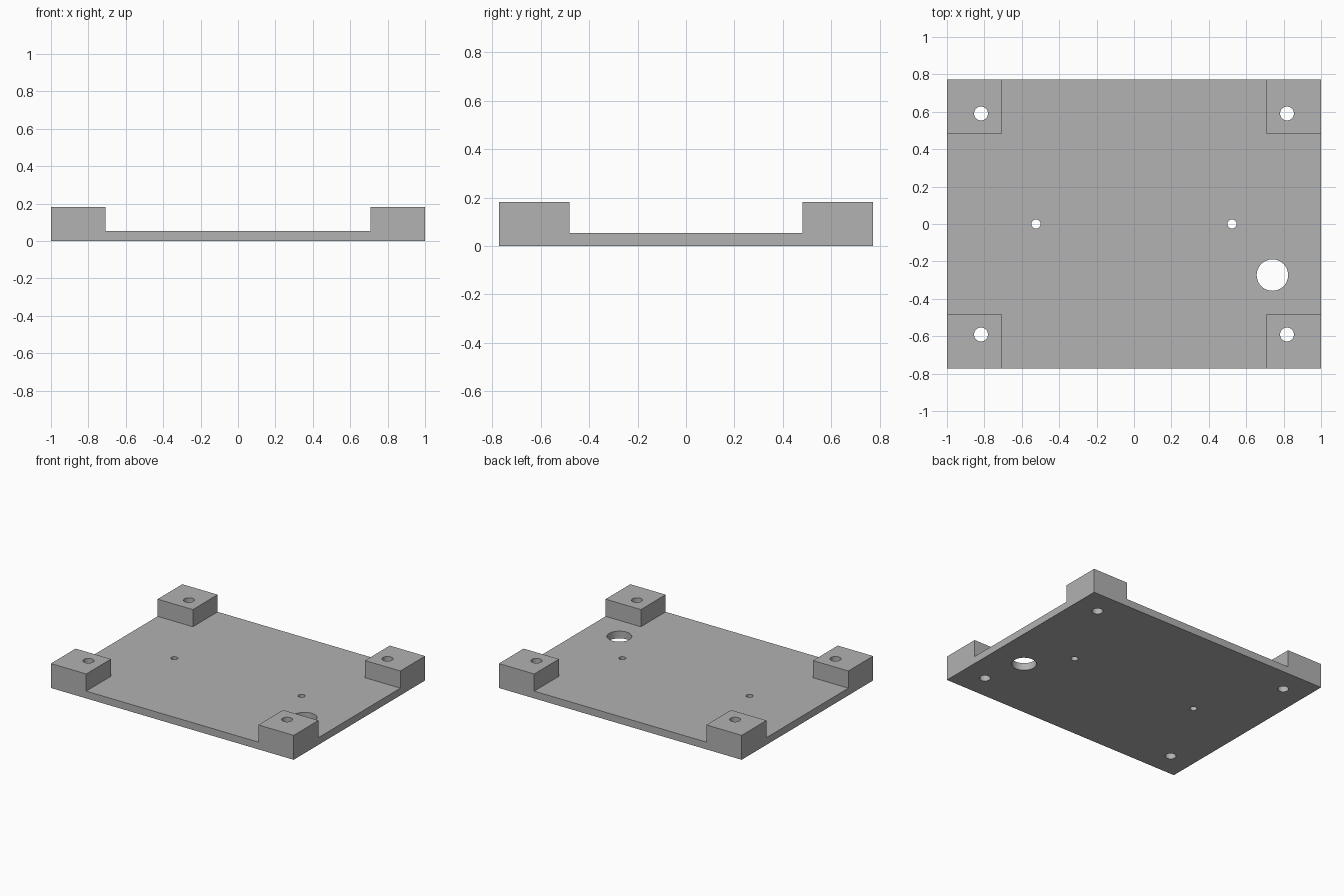
import bpy
import bmesh
import math
from mathutils import Matrix

cube = bpy.data.objects.get("Cube")
if cube:
    bpy.data.objects.remove(cube, do_unlink=True)

HALF_X, HALF_Y = 1.0, 0.773
BLOCK = 0.291
PLATE_H, TOTAL_H = 0.054, 0.182

grey = bpy.data.materials.new("plain_grey")
grey.use_nodes = True
colour = (0.445, 0.445, 0.445, 1)
grey.diffuse_color = colour
grey.node_tree.nodes["Principled BSDF"].inputs["Base Color"].default_value = colour


def make_object(name, bm):
    mesh = bpy.data.meshes.new(name)
    bmesh.ops.recalc_face_normals(bm, faces=bm.faces)
    bm.to_mesh(mesh)
    bm.free()
    mesh.materials.append(grey)
    obj = bpy.data.objects.new(name, mesh)
    bpy.context.collection.objects.link(obj)
    return obj


def raise_faces(bm, faces, height):
    out = bmesh.ops.extrude_face_region(bm, geom=faces)["geom"]
    verts = [g for g in out if isinstance(g, bmesh.types.BMVert)]
    bmesh.ops.translate(bm, verts=verts, vec=(0, 0, height))
    return [g for g in out if isinstance(g, bmesh.types.BMFace)]


# Base plate: a three by three grid with its corner cells raised into blocks
bm = bmesh.new()
xs = (-HALF_X, BLOCK - HALF_X, HALF_X - BLOCK, HALF_X)
ys = (-HALF_Y, BLOCK - HALF_Y, HALF_Y - BLOCK, HALF_Y)
rows = [[bm.verts.new((x, y, 0)) for x in xs] for y in ys]
cells = [bm.faces.new((rows[j][i], rows[j][i + 1], rows[j + 1][i + 1], rows[j + 1][i]))
         for j in range(3) for i in range(3)]
# Keep the flat underside while extruding a copy upwards
top = raise_faces(bm, cells, PLATE_H)
if not any(f.is_valid and f.calc_center_median().z < 0.001 for f in bm.faces):
    for j in range(3):
        for i in range(3):
            bm.faces.new((rows[j][i], rows[j + 1][i], rows[j + 1][i + 1], rows[j][i + 1]))
for face in top:
    c = face.calc_center_median()
    if abs(c.x) > HALF_X - BLOCK and abs(c.y) > HALF_Y - BLOCK:
        raised = raise_faces(bm, [face], TOTAL_H - PLATE_H)
        if face.is_valid and face not in raised:
            bm.faces.remove(face)
bmesh.ops.dissolve_limit(bm, angle_limit=0.01, verts=bm.verts, edges=bm.edges)
plate = make_object("base_plate_with_corner_blocks", bm)

# Through holes: corner screws, two small fixings and one cable hole
holes = [(sx * 0.818, sy * 0.591, 0.037) for sx in (-1, 1) for sy in (-1, 1)]
holes += [(sx * 0.524, 0, 0.024) for sx in (-1, 1)]
holes.append((0.74, -0.273, 0.084))
bm = bmesh.new()
for x, y, r in holes:
    bmesh.ops.create_cone(bm, cap_ends=True, segments=48, radius1=r, radius2=r,
                          depth=1, matrix=Matrix.Translation((x, y, 0)))
cutter = make_object("hole_cutter", bm)
cutter.hide_render = True

cut = plate.modifiers.new("holes", "BOOLEAN")
cut.operation = "DIFFERENCE"
cut.solver = "EXACT"
cut.object = cutter
bpy.ops.object.select_all(action="DESELECT")
plate.select_set(True)
bpy.context.view_layer.objects.active = plate
bpy.ops.object.modifier_apply(modifier=cut.name)
bpy.data.objects.remove(cutter, do_unlink=True)
bpy.ops.object.shade_smooth_by_angle(angle=math.radians(30))
